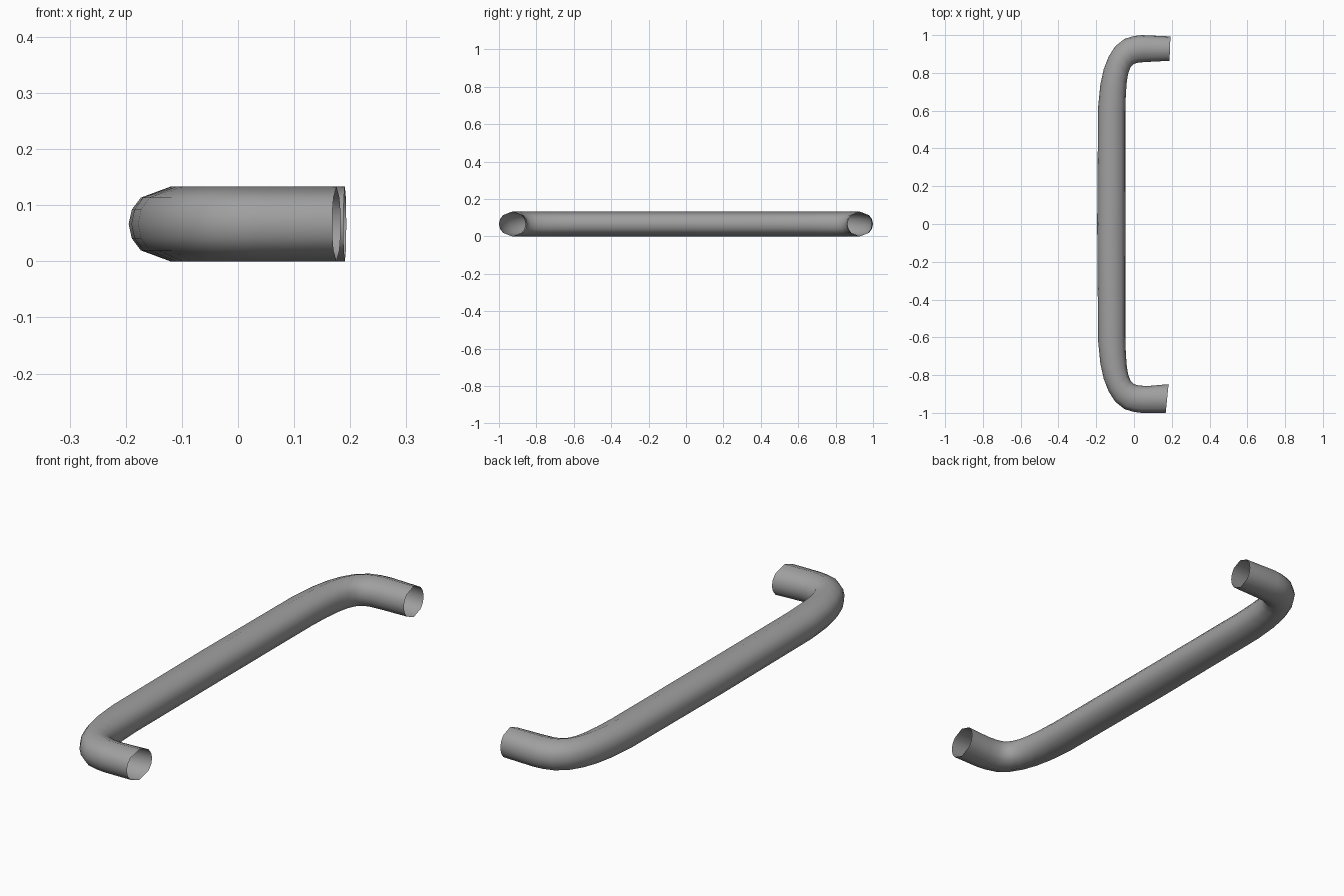
import bpy, bmesh, math
from mathutils import Vector

cube = bpy.data.objects.get("Cube")
if cube:
    bpy.data.objects.remove(cube, do_unlink=True)

# Plain grey metal
metal = bpy.data.materials.new("grey metal")
metal.use_nodes = True
grey = (0.35, 0.35, 0.35, 1)
metal.diffuse_color = grey
metal.node_tree.nodes["Principled BSDF"].inputs["Base Color"].default_value = grey

HALF_H = 0.0665
# Cross-section angles, measured from the outer side of the bend
ANGLES = [math.radians(a) for a in
          (0, 22.5, 45, 90, 135, 157.5, 180, 202.5, 225, 270, 315, 337.5)]

# Outer and inner edge of the bent leg: (outer x, y, inner x, y)
BEND = [(0.04, 1.0, 0.07, 0.858), (0.0, 0.995, 0.025, 0.855),
        (-0.05, 0.98, 0.0, 0.848), (-0.1, 0.94, -0.018, 0.83),
        (-0.135, 0.885, -0.03, 0.8), (-0.16, 0.82, -0.038, 0.755),
        (-0.178, 0.74, -0.043, 0.69), (-0.19, 0.62, -0.046, 0.6)]
BACK_END = (0.193, 0.993, 0.188, 0.864)
FRONT_END = (0.168, 1.0, 0.183, 0.848)
MIDDLE = (-0.195, 0.0, -0.046, 0.0)


def flip(station):
    ox, oy, ix, iy = station
    return ox, -oy, ix, -iy


stations = ([BACK_END] + BEND + [MIDDLE]
            + [flip(s) for s in reversed(BEND)] + [flip(FRONT_END)])

# Sweep the cross-section along the handle, leaving both ends open
bm = bmesh.new()
rings = []
for ox, oy, ix, iy in stations:
    outer, inner = Vector((ox, oy, HALF_H)), Vector((ix, iy, HALF_H))
    centre, reach = (outer + inner) / 2, (outer - inner) / 2
    rings.append([bm.verts.new(centre + reach * math.cos(a)
                               + Vector((0, 0, HALF_H * math.sin(a))))
                  for a in ANGLES])
n = len(ANGLES)
for r, s in zip(rings, rings[1:]):
    for i in range(n):
        j = (i + 1) % n
        bm.faces.new((r[i], r[j], s[j], s[i]))
bmesh.ops.recalc_face_normals(bm, faces=bm.faces)
# Outward check on the outermost side of the bar
probe = min(bm.faces, key=lambda f: f.calc_center_median().x)
if probe.normal.x > 0:
    bmesh.ops.reverse_faces(bm, faces=bm.faces)

mesh = bpy.data.meshes.new("bar_handle")
bm.to_mesh(mesh)
bm.free()
mesh.materials.append(metal)
handle = bpy.data.objects.new("bar_handle", mesh)
bpy.context.collection.objects.link(handle)
for p in mesh.polygons:
    p.use_smooth = True
